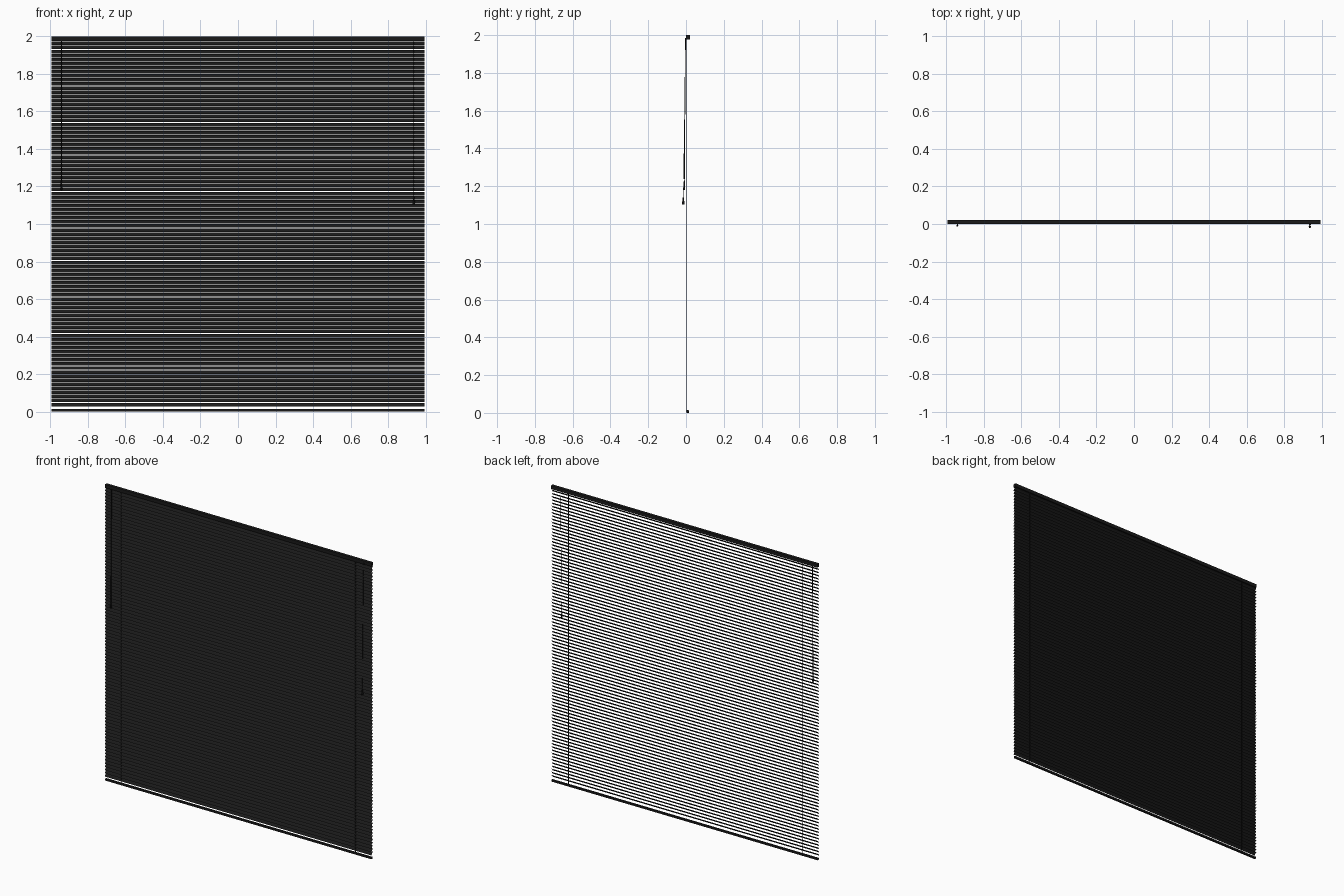
import bpy, bmesh, math
from mathutils import Vector

if "Cube" in bpy.data.objects:
    bpy.data.objects.remove(bpy.data.objects["Cube"])

black = bpy.data.materials.new("black")
black.diffuse_color = (0.01, 0.01, 0.01, 1)
black.use_nodes = True
black.node_tree.nodes["Principled BSDF"].inputs["Base Color"].default_value = black.diffuse_color

W = 0.995          # half width
PITCH = 0.02164    # slat spacing
COUNT = 90
TOP = 1.9632       # centre of highest slat
SLAT_Y = 0.0095


def finish(name, bm):
    me = bpy.data.meshes.new(name)
    bm.to_mesh(me)
    bm.free()
    ob = bpy.data.objects.new(name, me)
    bpy.context.collection.objects.link(ob)
    me.materials.append(black)
    return ob


def box(name, lo, hi, bevel=0.0):
    bm = bmesh.new()
    bmesh.ops.create_cube(bm, size=1)
    for v in bm.verts:
        v.co = [(l + h) / 2 + c * (h - l) for l, h, c in zip(lo, hi, v.co)]
    ob = finish(name, bm)
    if bevel:
        mod = ob.modifiers.new("bevel", 'BEVEL')
        mod.width, mod.segments = bevel, 2
    return ob


def rod(name, a, b, stations, sides=10):
    """Round bar from a to b; stations are (fraction, radius)."""
    a, b = Vector(a), Vector(b)
    turn = (b - a).to_track_quat('Z', 'Y')
    bm = bmesh.new()
    rings = []
    for t, r in stations:
        rings.append([bm.verts.new(a.lerp(b, t) + turn @ Vector(
            (r * math.cos(k * math.tau / sides), r * math.sin(k * math.tau / sides), 0)))
            for k in range(sides)])
    for p, q in zip(rings, rings[1:]):
        for k in range(sides):
            n = (k + 1) % sides
            bm.faces.new((p[k], p[n], q[n], q[k])).smooth = True
    bm.faces.new(rings[0][::-1])
    bm.faces.new(rings[-1])
    return finish(name, bm)


# Head rail and bottom rail
box("head_rail", (-W, 0.0, 1.977), (W, 0.021, 2.0), 0.001)
box("bottom_rail", (-W, 0.002, 0.0), (W, 0.016, 0.014), 0.003)

# Slats: thin bowed sheets, front edge low and back edge high
bm = bmesh.new()
DY, DZ, BOW, SEG = 0.0165, 0.0186, 0.0018, 4
for i in range(COUNT):
    z0 = TOP - i * PITCH
    prev = None
    for j in range(SEG + 1):
        t = j / SEG - 0.5
        bow = BOW * (1 - 4 * t * t)
        y = SLAT_Y + t * DY - bow * 0.75
        z = z0 + t * DZ + bow * 0.66
        cur = [bm.verts.new((x, y, z)) for x in (-W, W)]
        if prev:
            bm.faces.new((prev[0], prev[1], cur[1], cur[0])).smooth = True
        prev = cur
finish("slats", bm)

# Ladder cords in front of and behind the slats, lift cord through the middle
for side, x in (("left", -0.875), ("right", 0.875)):
    for part, y in (("front", 0.001), ("middle", 0.006), ("back", 0.018)):
        rod(f"ladder_cord_{side}_{part}", (x, y, 0.008), (x, y, 1.98),
            [(0, 0.0007), (1, 0.0007)], 6)

# Tilt wand with grip and top hook
rod("tilt_wand", (-0.942, -0.003, 1.975), (-0.942, -0.009, 1.2),
    [(0, 0.0022), (1, 0.0022)])
rod("wand_grip", (-0.942, -0.0087, 1.23), (-0.942, -0.009, 1.18),
    [(0, 0.0025), (0.15, 0.004), (0.9, 0.005), (1, 0.0035)])
box("wand_hook", (-0.945, -0.005, 1.972), (-0.939, 0.002, 1.984))

# Pull cord with tassel and cord outlet
rod("pull_cord", (0.938, -0.002, 1.98), (0.938, -0.0145, 1.13),
    [(0, 0.001), (1, 0.001)], 8)
rod("cord_tassel", (0.938, -0.0145, 1.143), (0.938, -0.0145, 1.103),
    [(0, 0.002), (0.15, 0.0035), (0.6, 0.0055), (0.92, 0.0065), (1, 0.005)], 12)
box("cord_outlet", (0.933, -0.004, 1.976), (0.943, 0.002, 1.986))
